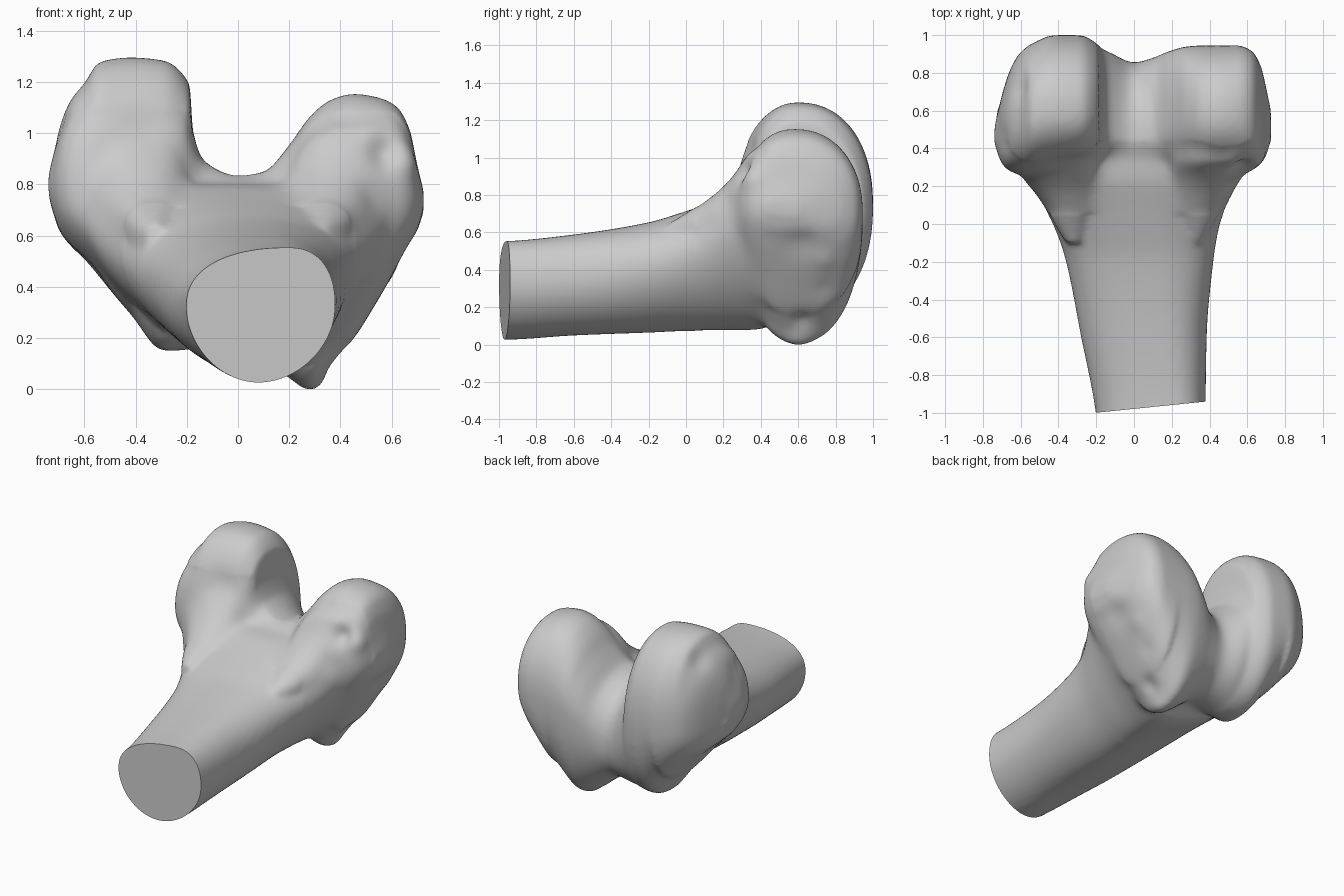
import bpy, bmesh, math
from mathutils import Vector

if "Cube" in bpy.data.objects:
    bpy.data.objects.remove(bpy.data.objects["Cube"])


def section(a0, a1, b0, b1, bc, at, ab, nt, nb, steps=64):
    """Closed lopsided superellipse with separate upper and lower halves."""
    pts = []
    for i in range(steps):
        t = 2 * math.pi * i / steps
        c, s = math.cos(t), math.sin(t)
        n, mid = (nt, at) if s >= 0 else (nb, ab)
        ra = a1 - mid if c >= 0 else mid - a0
        rb = b1 - bc if s >= 0 else bc - b0
        pts.append((mid + ra * math.copysign(abs(c) ** (2 / n), c),
                    bc + rb * math.copysign(abs(s) ** (2 / n), s)))
    return pts


def refine(rows, k=6):
    """Smooth interpolation of section values without overshoot."""
    xs = [r[0] for r in rows]
    columns = []
    for col in zip(*rows):
        sl = [(col[i + 1] - col[i]) / (xs[i + 1] - xs[i]) for i in range(len(xs) - 1)]
        m = [sl[0]] + [2 * a * b / (a + b) if a * b > 0 else 0
                       for a, b in zip(sl, sl[1:])] + [sl[-1]]
        out = []
        for i in range(len(xs) - 1):
            w = xs[i + 1] - xs[i]
            for j in range(k):
                t = j / k
                out.append((1 + 2 * t) * (1 - t) ** 2 * col[i] + t * (1 - t) ** 2 * w * m[i]
                           + t * t * (3 - 2 * t) * col[i + 1] - t * t * (1 - t) * w * m[i + 1])
        columns.append(out + [col[-1]])
    return list(zip(*columns))


def loft(bm, rings):
    loops = [[bm.verts.new(co) for co in r] for r in rings]
    n = len(loops[0])
    for p, q in zip(loops, loops[1:]):
        for i in range(n):
            bm.faces.new((p[i], p[(i + 1) % n], q[(i + 1) % n], q[i]))
    bm.faces.new(loops[0])
    bm.faces.new(loops[-1])


bm = bmesh.new()

# Shaft: y, x0, x1, z0, z1, widest z, top centre x, bottom centre x, lower roundness
shaft = [
    (-1.10, -.19, .38, .02, .545, .32, .22, .08, 1.9),
    (-.95, -.21, .38, .022, .55, .32, .20, .08, 1.9),
    (-.60, -.28, .385, .045, .585, .34, .15, .09, 1.9),
    (-.20, -.36, .42, .06, .65, .41, .10, .09, 1.8),
    (.00, -.43, .455, .068, .71, .48, .06, .10, 1.7),
    (.15, -.52, .52, .068, .76, .57, .03, .12, 1.6),
    (.25, -.60, .575, .068, .79, .65, .00, .13, 1.55),
    (.40, -.62, .62, .07, .80, .66, .00, .14, 1.55),
    (.55, -.50, .52, .20, .70, .60, .00, .10, 1.5),
]
loft(bm, [[(x, r[0], z) for x, z in section(*r[1:8], 2.3, r[8])]
          for r in refine(shaft)])

# Flares that carry the shaft up into each knuckle: y, outer x, inner x, low z, top z
flare = [
    (-.10, .36, .28, .45, .64), (.00, .42, .24, .45, .70), (.10, .47, .20, .45, .765),
    (.20, .54, .19, .45, .845), (.28, .60, .19, .45, .94), (.34, .62, .20, .45, 1.03),
    (.45, .60, .24, .50, 1.02),
]
for side in (-1, 1):
    loft(bm, [[(side * x, y, z) for x, z in
               section(xi, xo, z0, z1, (z0 + z1) / 2 + .05, (xi + xo) / 2, (xi + xo) / 2, 2, 2)]
              for y, xo, xi, z0, z1 in refine(flare)])

# Knuckle end, swept sideways: x, y0, y1, z0, z1, widest z, centre y
head = [
    (-.73, .42, .54, .72, .84, .78, .48),
    (-.70, .31, .68, .62, 1.02, .78, .50),
    (-.65, .27, .83, .55, 1.13, .76, .53),
    (-.60, .26, .91, .50, 1.19, .75, .56),
    (-.54, .27, .955, .43, 1.275, .75, .58),
    (-.42, .29, 1.0, .29, 1.292, .75, .60),
    (-.29, .31, 1.0, .145, 1.28, .72, .60),
    (-.19, .34, .95, .15, 1.19, .68, .60),
    (-.175, .33, .93, .155, 1.0, .64, .55),
    (-.13, .32, .91, .165, .885, .55, .50),
    (.00, .30, .855, .18, .83, .45, .43),
    (.10, .30, .88, .12, .845, .50, .46),
    (.20, .28, .92, .04, .95, .60, .55),
    (.28, .28, .94, .00, 1.06, .65, .58),
    (.36, .28, .945, .08, 1.125, .66, .58),
    (.45, .28, .945, .19, 1.15, .68, .58),
    (.55, .28, .945, .35, 1.135, .71, .58),
    (.62, .28, .92, .47, 1.10, .74, .57),
    (.67, .31, .84, .56, 1.01, .75, .54),
    (.70, .35, .72, .61, .87, .74, .52),
    (.725, .42, .60, .69, .77, .73, .50),
]
loft(bm, [[(r[0], y, z) for y, z in
           section(*r[1:6], r[6], .6, 2.2, 2.6 if abs(r[0]) > .42 else 2.15)]
          for r in refine(head)])

bmesh.ops.recalc_face_normals(bm, faces=bm.faces)
mesh = bpy.data.meshes.new("raw_bone")
bm.to_mesh(mesh)
bm.free()
raw = bpy.data.objects.new("raw_bone", mesh)
bpy.context.collection.objects.link(raw)

# Fuse the parts into one skin and relax it
fuse = raw.modifiers.new("fuse", 'REMESH')
fuse.mode = 'VOXEL'
fuse.voxel_size = 0.016
relax = raw.modifiers.new("relax", 'SMOOTH')
relax.factor = 0.5
relax.iterations = 10
deps = bpy.context.evaluated_depsgraph_get()
mesh = bpy.data.meshes.new_from_object(raw.evaluated_get(deps))
bpy.data.objects.remove(raw)

bm = bmesh.new()
bm.from_mesh(mesh)

# Soften the joint between shaft and knuckles
for i in range(30):
    joint = [v for v in bm.verts if .05 < v.co.y < .44 and v.co.z < 1.08]
    bmesh.ops.smooth_vert(bm, verts=joint, factor=0.5,
                          use_axis_x=True, use_axis_y=True, use_axis_z=True)
bm.normal_update()

# Bumps and hollows: centre, radius, height
details = [
    ((.53, .30, 1.03), .06, .025), ((.58, .30, .93), .06, -.03),
    ((.64, .36, .88), .06, .02), ((.50, .24, .74), .07, -.02),
    ((.69, .62, .52), .09, -.015), ((.64, .75, .42), .06, .015),
    ((.30, .60, .02), .06, .012), ((.40, .62, .12), .06, -.02),
    ((.55, .74, .27), .06, -.012), ((-.68, .45, 1.02), .08, -.012),
    ((-.72, .45, .80), .10, .01), ((-.58, .55, .48), .09, -.012),
    ((-.35, .33, 1.00), .10, -.015), ((-.62, .72, 1.16), .07, -.015),
]
moves = []
for v in bm.verts:
    amount = sum(h * math.exp(-((v.co - Vector(c)).length / r) ** 2)
                 for c, r, h in details)
    moves.append(v.normal * amount)
for v, d in zip(bm.verts, moves):
    v.co += d

# Slanted flat cut across the shaft
cut_dir = Vector((.06, -.59, 0)).normalized()
geom = bm.verts[:] + bm.edges[:] + bm.faces[:]
res = bmesh.ops.bisect_plane(bm, geom=geom, plane_co=(-.21, -1, 0),
                             plane_no=cut_dir, clear_outer=True)
rim = [e for e in res["geom_cut"] if isinstance(e, bmesh.types.BMEdge)]
bmesh.ops.holes_fill(bm, edges=rim, sides=0)
bmesh.ops.recalc_face_normals(bm, faces=bm.faces)

# Stand it on the ground
low = min(v.co.z for v in bm.verts)
bmesh.ops.translate(bm, verts=bm.verts, vec=(0, 0, -low))
bm.to_mesh(mesh)
bm.free()

bone = bpy.data.objects.new("thigh_bone_lower_end", mesh)
bpy.context.collection.objects.link(bone)
bpy.context.view_layer.objects.active = bone
bone.select_set(True)
bpy.ops.object.shade_smooth_by_angle(angle=math.radians(45))
